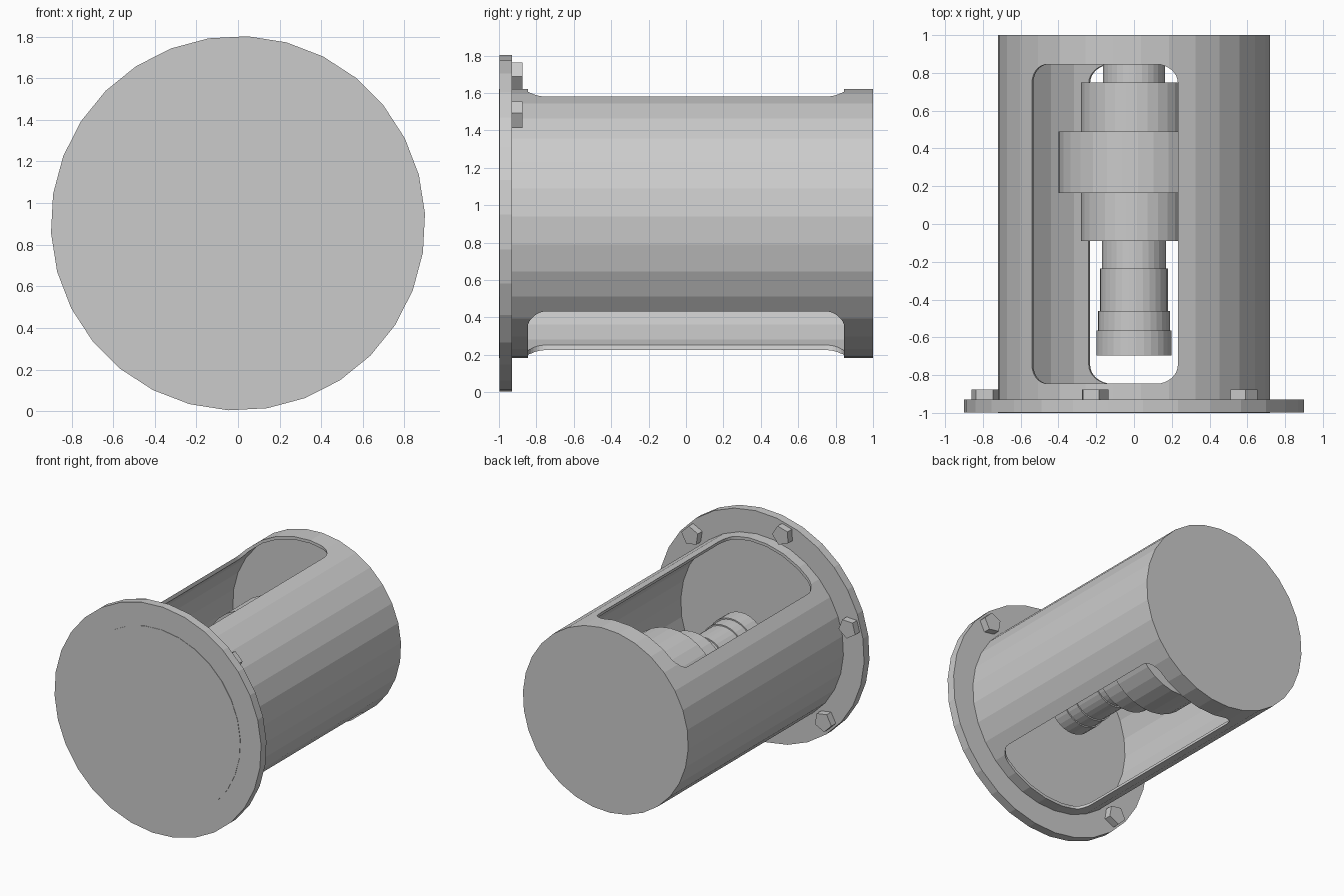
import bpy, bmesh, math
from mathutils import Vector

if "Cube" in bpy.data.objects:
    bpy.data.objects.remove(bpy.data.objects["Cube"])

CENTRE_Z = 0.903
ROLL = math.radians(15)      # whole assembly is rolled about its long axis
SIDES = 30

metal = bpy.data.materials.new("plain grey metal")
metal.use_nodes = True
grey = (0.6, 0.6, 0.6, 1)
metal.diffuse_color = grey
metal.node_tree.nodes["Principled BSDF"].inputs["Base Color"].default_value = grey


def ring_point(radius, angle, y):
    return Vector((radius * math.cos(angle), y, CENTRE_Z + radius * math.sin(angle)))


def prism(name, loop, offset):
    """Closed solid made by sweeping a flat loop along an offset."""
    bm = bmesh.new()
    face = bm.faces.new([bm.verts.new(p) for p in loop])
    swept = bmesh.ops.extrude_face_region(bm, geom=[face], use_keep_orig=True)
    bmesh.ops.translate(bm, vec=offset,
                        verts=[g for g in swept["geom"] if isinstance(g, bmesh.types.BMVert)])
    bmesh.ops.recalc_face_normals(bm, faces=bm.faces)
    mesh = bpy.data.meshes.new(name)
    bm.to_mesh(mesh)
    bm.free()
    mesh.materials.append(metal)
    obj = bpy.data.objects.new(name, mesh)
    bpy.context.collection.objects.link(obj)
    return obj


def cylinder(name, radius, y0, y1):
    loop = [ring_point(radius, ROLL + math.tau * i / SIDES, y0) for i in range(SIDES)]
    return prism(name, loop, Vector((0, y1 - y0, 0)))


def cut(target, cutter):
    cutter.hide_render = True
    mod = target.modifiers.new("cut", "BOOLEAN")
    mod.operation, mod.solver, mod.object = "DIFFERENCE", "EXACT", cutter
    graph = bpy.context.evaluated_depsgraph_get()
    mesh = bpy.data.meshes.new_from_object(target.evaluated_get(graph))
    target.modifiers.clear()
    target.data = mesh
    bpy.data.objects.remove(cutter)


# Tubular housing with a rounded window cut through both sides
housing = cylinder("housing", 0.72, -0.93, 0.93)
cut(housing, cylinder("bore_cutter", 0.697, -1.1, 1.1))

across = Vector((math.cos(ROLL), 0, math.sin(ROLL)))
through = Vector((-math.sin(ROLL), 0, math.cos(ROLL)))
half_w, half_l, corner = 0.40, 0.845, 0.1
outline = []
for quarter, (su, sv) in enumerate([(1, 1), (-1, 1), (-1, -1), (1, -1)]):
    for step in range(9):
        a = math.pi / 2 * (quarter + step / 8)
        u = su * (half_w - corner) + corner * math.cos(a)
        v = sv * (half_l - corner) + corner * math.sin(a)
        outline.append(Vector((0, v, CENTRE_Z)) + across * u - through)
cut(housing, prism("window_cutter", outline, through * 2))

# End plates and mounting flange
cylinder("back_plate", 0.72, 0.93, 1.0)
cylinder("front_plate", 0.72, -1.0, -0.94)
cylinder("flange", 0.90, -0.997, -0.93)

# Stepped shaft, from the back plate forward
shaft_steps = [("shaft_root", 0.165, 0.75, 0.93), ("rear_collar", 0.28, 0.49, 0.75),
               ("rotor", 0.40, 0.165, 0.49), ("front_collar", 0.28, -0.09, 0.165),
               ("shaft_neck", 0.17, -0.235, -0.09), ("shaft_middle", 0.18, -0.46, -0.235),
               ("shaft_band", 0.19, -0.565, -0.46), ("shaft_tip", 0.20, -0.695, -0.565)]
for step in shaft_steps:
    cylinder(*step)

# Five-sided bolt heads on the back of the flange
for n in range(4):
    angle = math.radians(45 + 60 * n)
    middle = ring_point(0.817, angle, -0.93)
    loop = [middle + Vector((math.cos(a), 0, math.sin(a))) * 0.076
            for a in (angle + math.pi + math.tau * k / 5 for k in range(5))]
    prism(f"bolt_{n + 1}", loop, Vector((0, 0.055, 0)))
